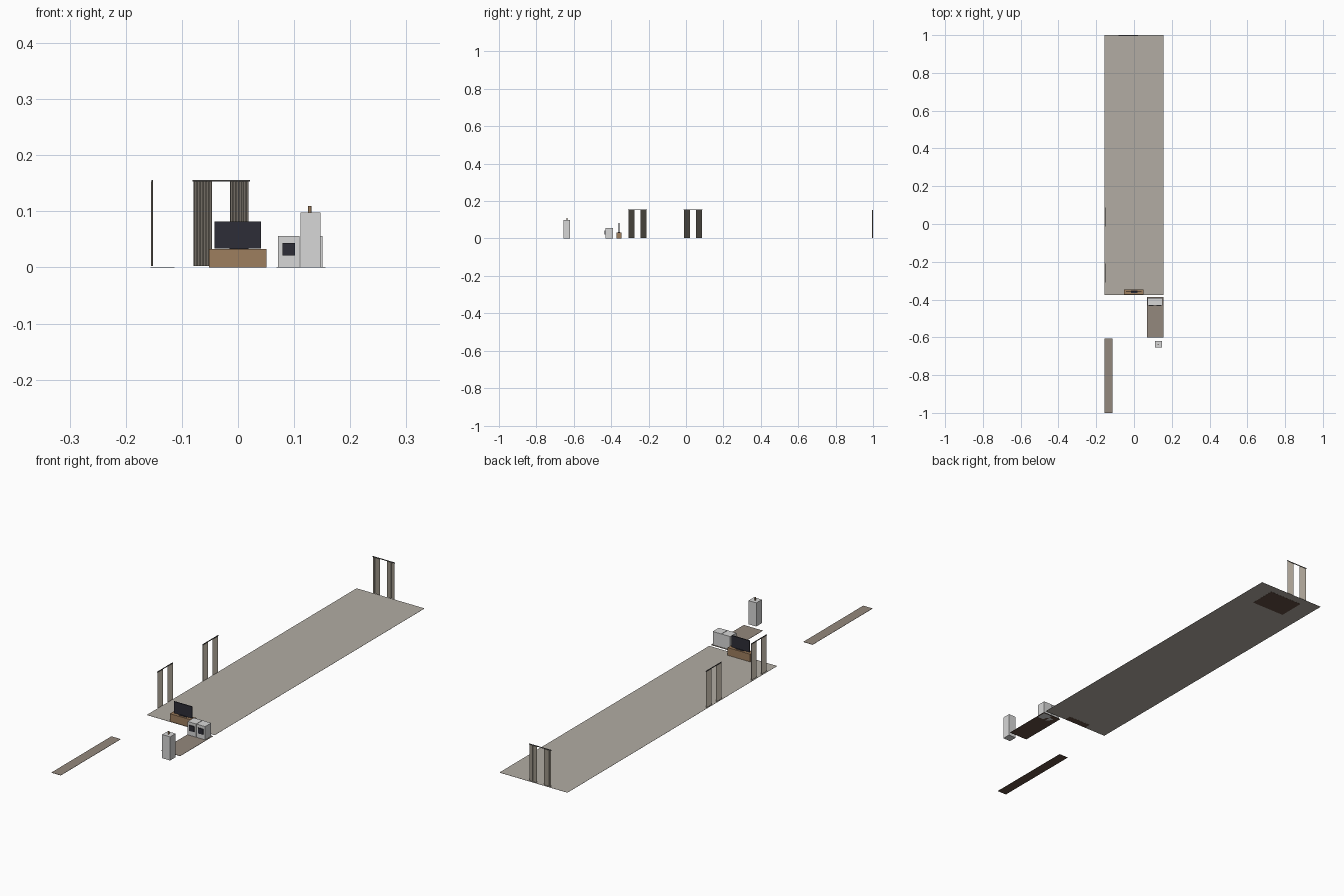
import bpy, bmesh, math
from mathutils import Matrix

cube = bpy.data.objects.get("Cube")
if cube:
    bpy.data.objects.remove(cube)


def material(name, r, g, b):
    """Flat material from 0-255 display values."""
    lin = [((c / 255 + 0.055) / 1.055) ** 2.4 for c in (r, g, b)]
    m = bpy.data.materials.new(name)
    m.use_nodes = True
    m.diffuse_color = (*lin, 1)
    m.node_tree.nodes["Principled BSDF"].inputs["Base Color"].default_value = (*lin, 1)
    return m


STONE = material("pale stone", 178, 172, 163)
TILE = material("brown tile", 148, 136, 125)
DARK_WOOD = material("dark wood", 100, 78, 66)
WOOD = material("wood", 158, 126, 94)
WHITE = material("appliance white", 215, 215, 215)
BLACK = material("screen black", 45, 45, 55)
CLOTH = material("curtain cloth", 165, 157, 144)
METAL = material("rod metal", 90, 88, 86)


def finish(name, bm, *mats):
    me = bpy.data.meshes.new(name)
    bmesh.ops.recalc_face_normals(bm, faces=bm.faces[:])
    bm.to_mesh(me)
    bm.free()
    for m in mats:
        me.materials.append(m)
    ob = bpy.data.objects.new(name, me)
    bpy.context.collection.objects.link(ob)
    return ob


def box(name, x, y, z, mat, under=None):
    """Box from (min, max) ranges, with an optional underside material."""
    bm = bmesh.new()
    size = [b - a for a, b in (x, y, z)]
    mid = [(a + b) / 2 for a, b in (x, y, z)]
    bmesh.ops.create_cube(bm, size=1, matrix=Matrix.Translation(mid) @ Matrix.Diagonal((*size, 1)))
    if under:
        bm.normal_update()
        for f in bm.faces:
            f.material_index = int(f.normal.z < -0.5)
    return finish(name, bm, mat, *([under] if under else []))


def curtain(name, loc, angle):
    """Two pleated panels hanging from a rod, along local x."""
    half, width, pleats = 0.049, 0.033, 6
    place = Matrix.Translation(loc) @ Matrix.Rotation(angle, 4, "Z")
    for side, start in (("left", -half), ("right", half - width)):
        bm = bmesh.new()
        steps = pleats * 4
        line = [(start + width * i / steps, 0.0017 * math.sin(i * math.pi / 2))
                for i in range(steps + 1)]
        rows = [[bm.verts.new((x, y, z)) for x, y in line] for z in (0.003, 0.153)]
        for i in range(steps):
            bm.faces.new((rows[0][i], rows[0][i + 1], rows[1][i + 1], rows[1][i]))
        finish(f"{name}_{side}_panel", bm, CLOTH).matrix_world = place
    rod = box(name + "_rod", (-half - 0.002, half + 0.002), (-0.0012, 0.0012), (0.153, 0.156), METAL)
    rod.matrix_world = place


# Floors
box("main_floor", (-0.156, 0.156), (-0.375, 1.0), (0.0005, 0.001), STONE)
box("bath_floor", (0.069, 0.156), (-0.602, -0.386), (0, 0.001), TILE, DARK_WOOD)
box("balcony_floor", (-0.156, -0.113), (-1.0, -0.607), (0, 0.001), TILE, DARK_WOOD)
box("rug_underlay", (-0.078, 0.078), (0.85, 0.965), (0, 0.0004), DARK_WOOD)

# Curtains
curtain("end_curtain", (-0.03, 0.997, 0), 0)
for label, y in (("front", -0.259), ("middle", 0.037)):
    curtain(label + "_side_curtain", (-0.153, y, 0), math.pi / 2)

# Television on its low cabinet
box("tv_cabinet", (-0.052, 0.051), (-0.372, -0.346), (0, 0.033), WOOD, DARK_WOOD)
box("tv_foot", (-0.015, 0.019), (-0.364, -0.353), (0.033, 0.035), BLACK)
box("tv_screen", (-0.042, 0.041), (-0.3605, -0.3565), (0.034, 0.082), BLACK)

# Washer and dryer
for label, x in (("washer", 0.071), ("dryer", 0.112)):
    box(label + "_body", (x, x + 0.039), (-0.431, -0.391), (0, 0.056), WHITE)
    box(label + "_door", (x + 0.008, x + 0.031), (-0.4345, -0.431), (0.021, 0.044), BLACK)

# Tall cupboard with a small knob on top
box("tall_cabinet", (0.111, 0.147), (-0.655, -0.619), (0, 0.098), WHITE)
bm = bmesh.new()
bmesh.ops.create_cone(bm, cap_ends=True, segments=12, radius1=0.003, radius2=0.003, depth=0.012,
                      matrix=Matrix.Translation((0.128, -0.637, 0.104)))
finish("cabinet_knob", bm, WOOD)
